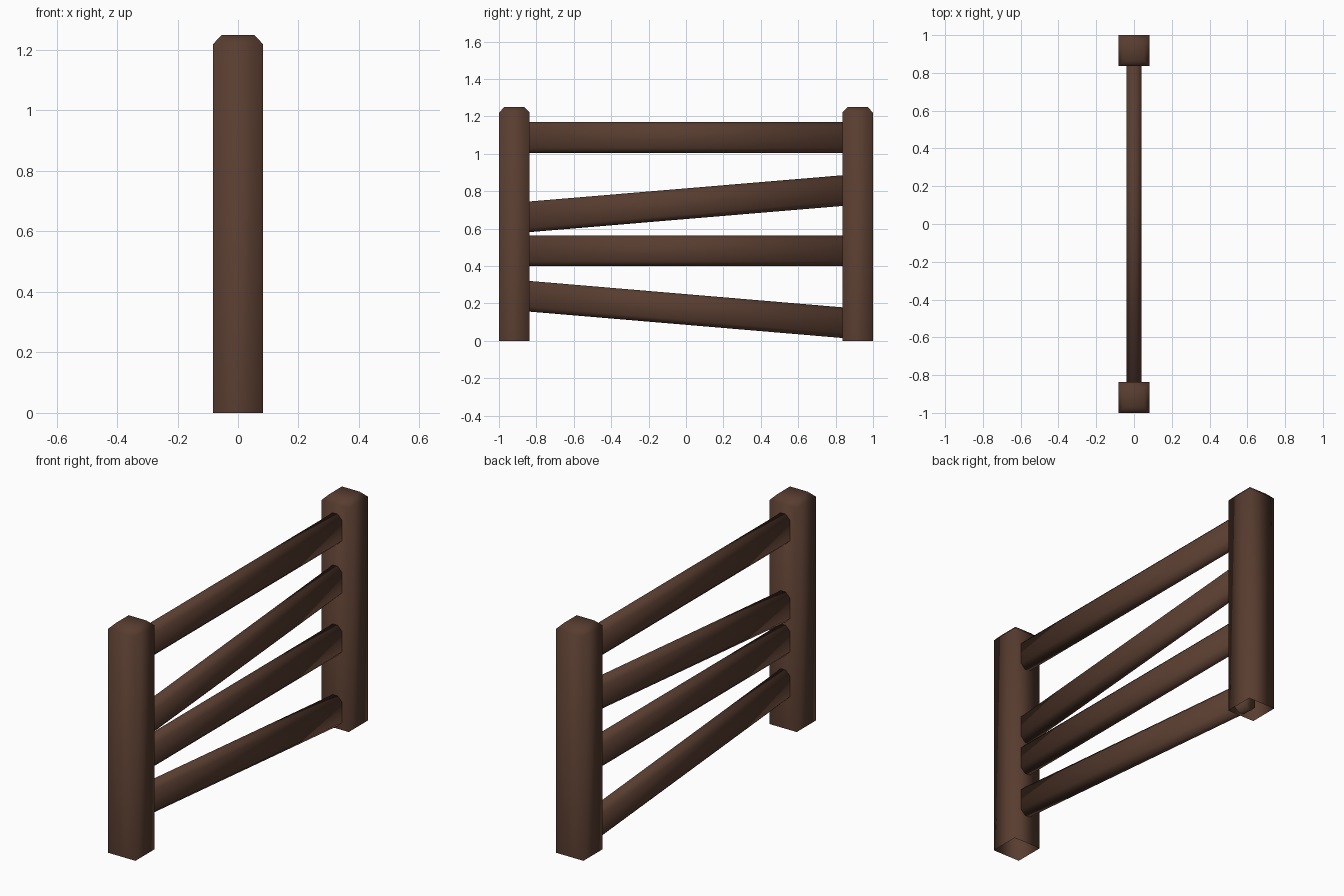
import bpy, bmesh

if "Cube" in bpy.data.objects:
    bpy.data.objects.remove(bpy.data.objects["Cube"])

wood = bpy.data.materials.new("dark brown wood")
wood.diffuse_color = (0.098, 0.046, 0.029, 1)
wood.use_nodes = True
wood.node_tree.nodes["Principled BSDF"].inputs["Base Color"].default_value = wood.diffuse_color


def make_object(name, bm):
    bmesh.ops.recalc_face_normals(bm, faces=bm.faces)
    for f in bm.faces:
        f.smooth = True
    me = bpy.data.meshes.new(name)
    bm.to_mesh(me)
    bm.free()
    me.materials.append(wood)
    ob = bpy.data.objects.new(name, me)
    bpy.context.collection.objects.link(ob)
    return ob


def loft(name, rings, cap_first):
    """Skin a list of vertex rings; cap the last and optionally the first."""
    bm = bmesh.new()
    vs = [[bm.verts.new(p) for p in r] for r in rings]
    n = len(vs[0])
    for a, b in zip(vs, vs[1:]):
        for i in range(n):
            j = (i + 1) % n
            bm.faces.new((a[i], a[j], b[j], b[i]))
    bm.faces.new(vs[-1])
    first = bm.faces.new(vs[0][::-1])
    bmesh.ops.recalc_face_normals(bm, faces=bm.faces)
    if not cap_first:
        bmesh.ops.delete(bm, geom=[first], context='FACES_ONLY')
        for f in bm.faces:
            f.smooth = True
        me = bpy.data.meshes.new(name)
        bm.to_mesh(me)
        bm.free()
        me.materials.append(wood)
        ob = bpy.data.objects.new(name, me)
        bpy.context.collection.objects.link(ob)
        return ob
    return make_object(name, bm)


# Posts: square, chamfered top, open underneath
H = 0.082
POST_Y = 1 - H
for name, cy in (("front_post", -POST_Y), ("back_post", POST_Y)):
    rings = [[(sx * r, cy + sy * r, z)
              for sx, sy in ((-1, -1), (1, -1), (1, 1), (-1, 1))]
             for r, z in ((H, 0), (H, 1.22), (0.053, 1.25))]
    loft(name, rings, cap_first=False)

# Rails: chamfered planks, (centre height at front post face, at back post face)
W, T, C = 0.04, 0.082, 0.025
section = [(-W, -T + C), (-W + C, -T), (W - C, -T), (W, -T + C),
           (W, T - C), (W - C, T), (-W + C, T), (-W, T - C)]
FACE_Y, END_Y = 0.836, 0.9
rails = {"top_rail": (1.087, 1.087), "upper_slanted_rail": (0.663, 0.803),
         "middle_rail": (0.482, 0.482), "lower_slanted_rail": (0.238, 0.097)}
for name, (z0, z1) in rails.items():
    mid, slope = (z0 + z1) / 2, (z1 - z0) / (2 * FACE_Y)
    rings = [[(x, y, mid + slope * y + z) for x, z in section]
             for y in (-END_Y, END_Y)]
    loft(name, rings, cap_first=True)
